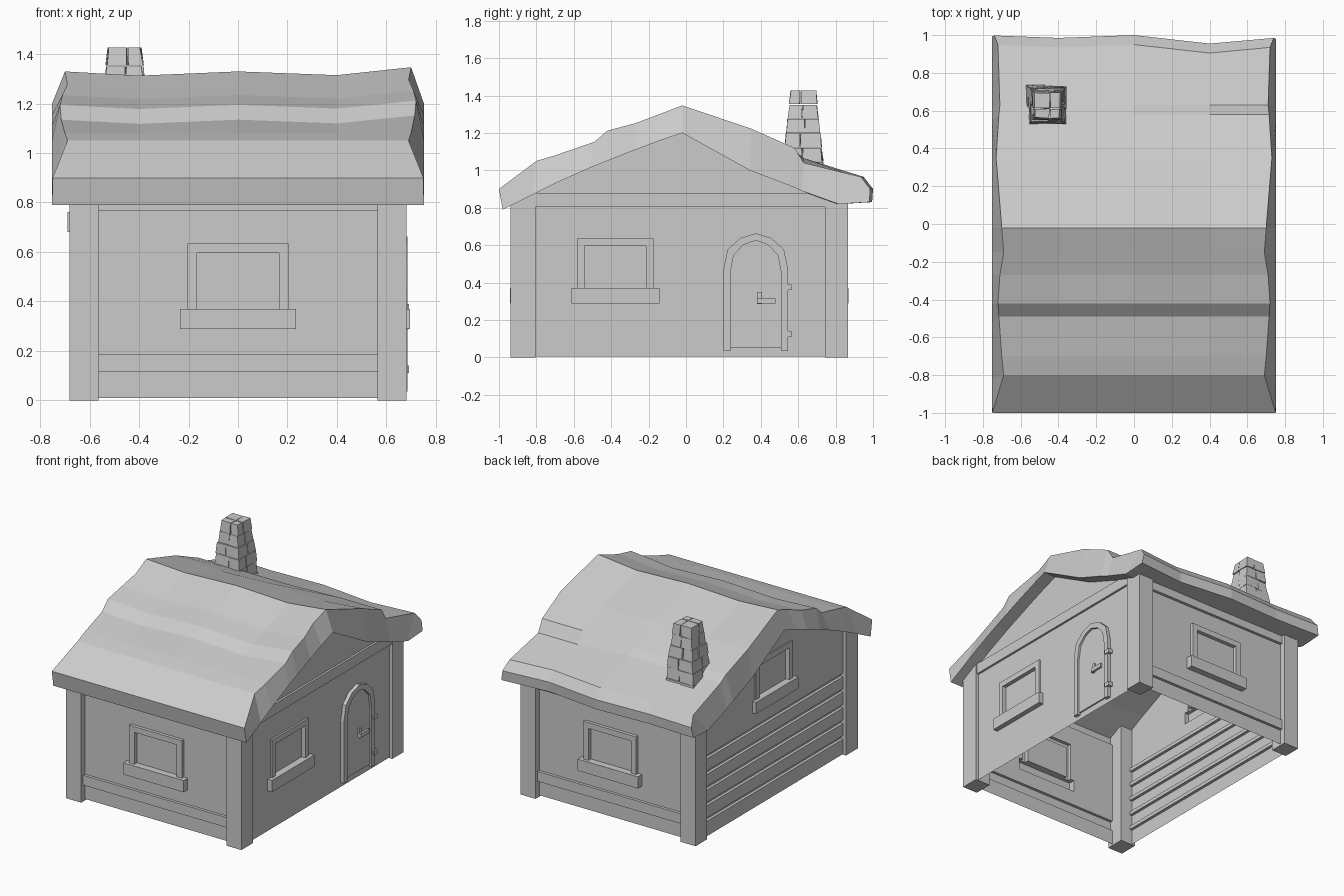
import bpy, bmesh, math, random
from mathutils import Vector

if "Cube" in bpy.data.objects:
    bpy.data.objects.remove(bpy.data.objects["Cube"])

random.seed(4)


def finish(bm, name):
    me = bpy.data.meshes.new(name)
    bm.to_mesh(me)
    bm.free()
    ob = bpy.data.objects.new(name, me)
    bpy.context.collection.objects.link(ob)
    return ob


def box(name, x, y, z):
    bm = bmesh.new()
    bmesh.ops.create_cube(bm, size=1)
    for v in bm.verts:
        v.co = [(a + b) / 2 + c * (b - a) for (a, b), c in zip((x, y, z), v.co)]
    return finish(bm, name)


def stepped_wall(name, place, out, rects):
    """Shell of stepped rectangles (u0, u1, z0, z1, depth); later ones override earlier."""
    us = sorted({r[i] for r in rects for i in (0, 1)})
    zs = sorted({r[i] for r in rects for i in (2, 3)})
    bm = bmesh.new()

    def face(*pts):
        bm.faces.new([bm.verts.new(place(*p)) for p in pts])

    def depth(i, j):
        u, z = (us[i] + us[i + 1]) / 2, (zs[j] + zs[j + 1]) / 2
        return [r[4] for r in rects if r[0] < u < r[1] and r[2] < z < r[3]][-1]

    for i in range(len(us) - 1):
        for j in range(len(zs) - 1):
            a, b, c, e, d = us[i], us[i + 1], zs[j], zs[j + 1], depth(i, j)
            face((a, c, d), (b, c, d), (b, e, d), (a, e, d))
            if i + 2 < len(us) and (n := depth(i + 1, j)) != d:
                face((b, c, d), (b, c, n), (b, e, n), (b, e, d))
            if j + 2 < len(zs) and (n := depth(i, j + 1)) != d:
                face((a, e, d), (b, e, d), (b, e, n), (a, e, n))
    bmesh.ops.remove_doubles(bm, verts=bm.verts, dist=1e-4)
    # trim to the gable line, hidden inside the roof thickness
    for s, y0 in ((-1, -0.9), (1, 0.87)):
        slope = Vector((0, s * 0.38, abs(y0 + 0.02)))
        bmesh.ops.bisect_plane(bm, geom=bm.verts[:] + bm.edges[:] + bm.faces[:],
                               plane_co=(0, -0.02, 1.24), plane_no=slope, clear_outer=True)
    bmesh.ops.recalc_face_normals(bm, faces=bm.faces)
    if sum(f.normal.dot(Vector(out)) * f.calc_area() for f in bm.faces) < 0:
        bmesh.ops.reverse_faces(bm, faces=bm.faces)
    return finish(bm, name)


def window(u, z, d):
    """Frame, sunken pane and sill, z being the top of the sill."""
    return [(u - .205, u + .205, z, z + .265, d + .018),
            (u - .165, u + .165, z, z + .225, d - .01),
            (u - .235, u + .235, z - .082, z, d + .04)]


# Front and back walls: base board, panel border, sunken panel, window
long_side = [(-.6, .6, .01, .9, .915), (-.6, .6, .01, .115, .895),
             (-.6, .6, .185, .765, .895)] + window(0, .37, .90)
stepped_wall("front_wall", lambda u, z, d: (u, -d - .0, z), (0, -1, 0), long_side)
stepped_wall("back_wall", lambda u, z, d: (u, d - .07, z), (0, 1, 0), long_side)

# Door side: plain wall with tie beam and window
stepped_wall("right_wall", lambda u, z, d: (d, u, z), (1, 0, 0),
             [(-.9, .84, .005, 1.24, .66), (-.9, .84, .805, .88, .675)]
             + window(-.378, .37, .655))

# Plank side: grooves between boards, window high in the gable
grooves = [(-.9, .84, .11 * k, .11 * k + .025, .64) for k in range(1, 6)]
stepped_wall("left_wall", lambda u, z, d: (-d, u, z), (-1, 0, 0),
             [(-.9, .84, .005, 1.24, .66)] + grooves + window(-.03, .762, .65))

# Corner posts
for sx in (-1, 1):
    xs = sorted((sx * .565, sx * .682))
    for name, ys in (("front", (-.937, -.805)), ("back", (.742, .867))):
        box(f"{name}_{'left' if sx < 0 else 'right'}_post", xs, ys, (0, .87))


# Arched door: leaf, surround, handle and hinges
def arch(half, spring, top, z0):
    side = [(half, z0), (half, spring), (half * .87, spring + (top - spring) * .55),
            (half * .48, spring + (top - spring) * .87)]
    return side + [(0, top)] + [(-a, b) for a, b in reversed(side)]


def prism_faces(bm, pts, x0, x1):
    f = bm.faces.new([bm.verts.new((x0, .373 + a, b)) for a, b in pts])
    r = bmesh.ops.extrude_face_region(bm, geom=[f])
    for v in r["geom"]:
        if isinstance(v, bmesh.types.BMVert):
            v.co.x = x1


outer, inner = arch(.173, .47, .663, .035), arch(.136, .45, .625, .035)
bm = bmesh.new()
prism_faces(bm, arch(.136, .45, .625, .05), .65, .67)
bmesh.ops.recalc_face_normals(bm, faces=bm.faces)
finish(bm, "door_leaf")
bm = bmesh.new()
for k in range(len(outer) - 1):
    prism_faces(bm, [outer[k], outer[k + 1], inner[k + 1], inner[k]], .65, .685)
bmesh.ops.remove_doubles(bm, verts=bm.verts, dist=1e-4)
shared = [f for f in bm.faces if all(len(e.link_faces) > 2 for e in f.edges)]
bmesh.ops.delete(bm, geom=shared, context='FACES')
bmesh.ops.recalc_face_normals(bm, faces=bm.faces)
finish(bm, "door_surround")
box("handle_plate", (.665, .68), (.38, .405), (.285, .35))
box("handle_lever", (.675, .69), (.38, .478), (.287, .315))
for z in (.11, .36):
    box("hinge", (.66, .692), (.525, .565), (z, z + .03))

# Thatched roof: uneven slab, columns along x, paired top and bottom profiles
top = [(-1.0, .90), (-.80, 1.05), (-.70, 1.08), (-.49, 1.14), (-.42, 1.20), (-.27, 1.24),
       (-.15, 1.285), (-.02, 1.335), (.35, 1.21), (.58, 1.12), (.63, 1.04), (.94, .965), (.99, .90)]
under = [(-.98, .79), (-.82, .87), (-.70, .93), (-.52, 1.01), (-.42, 1.05), (-.27, 1.11),
         (-.15, 1.155), (-.02, 1.20), (.34, 1.0), (.55, .92), (.62, .89), (.82, .82), (.985, .83)]
edge_x = [.75, .69, .70, .715, .72, .71, .69, .70, .73, .715, .71, .72, .74]
sag = [-.005, -.022, -.005, -.02, .012]
back_shift = [.008, -.005, .01, -.035, -.005]
bm = bmesh.new()
rings = []
for c, x in enumerate((-1, -.4, 0, .4, 1)):
    ring_top, ring_under = [], []
    for k, ((ty, tz), (by, bz)) in enumerate(zip(top, under)):
        if c < 3 and k in (9, 10):      # step fades out on the left half
            tz += -.015 if k == 9 else .025
        shift = back_shift[c] if k > 10 else 0
        lift = sag[c] if 2 < k < 9 else 0
        tx, bx = (x * edge_x[k], x * .752) if abs(x) == 1 else (x, x)
        ring_top.append(bm.verts.new((tx, ty + shift, tz + lift)))
        ring_under.append(bm.verts.new((bx, by + shift, bz)))
    rings.append(ring_top + ring_under[::-1])
n = len(rings[0])
for a, b in zip(rings, rings[1:]):
    for k in range(n):
        bm.faces.new((a[k], a[(k + 1) % n], b[(k + 1) % n], b[k]))
for r in (rings[0], rings[-1]):
    for k in range(n // 2 - 1):
        bm.faces.new((r[k], r[k + 1], r[n - 2 - k], r[n - 1 - k]))
bmesh.ops.recalc_face_normals(bm, faces=bm.faces)
finish(bm, "roof")

# Chimney: tapering courses of rough bricks, four to a course
bm = bmesh.new()
courses, z0, z1 = 6, .97, 1.43
h = (z1 - z0) / courses
for c in range(courses):
    half = .112 - .038 * c / (courses - 1)
    zb = z0 + c * h
    split = random.uniform(-.015, .015)
    for sx in (-1, 1):
        for sy in (-1, 1):
            grow = random.uniform(-.005, .006)
            for v in bmesh.ops.create_cube(bm, size=1)["verts"]:
                ox, oy, up = v.co.x * sx > 0, v.co.y * sy > 0, v.co.z > 0
                w = half + grow - (.008 if up else 0)
                px = sx * w if ox else split + sx * .002
                py = sy * w if oy else -split + sy * .002
                v.co = (-.46 + px + random.uniform(-.003, .003),
                        .625 + py + random.uniform(-.003, .003),
                        zb + (h - .003 if up else 0))
finish(bm, "chimney")
